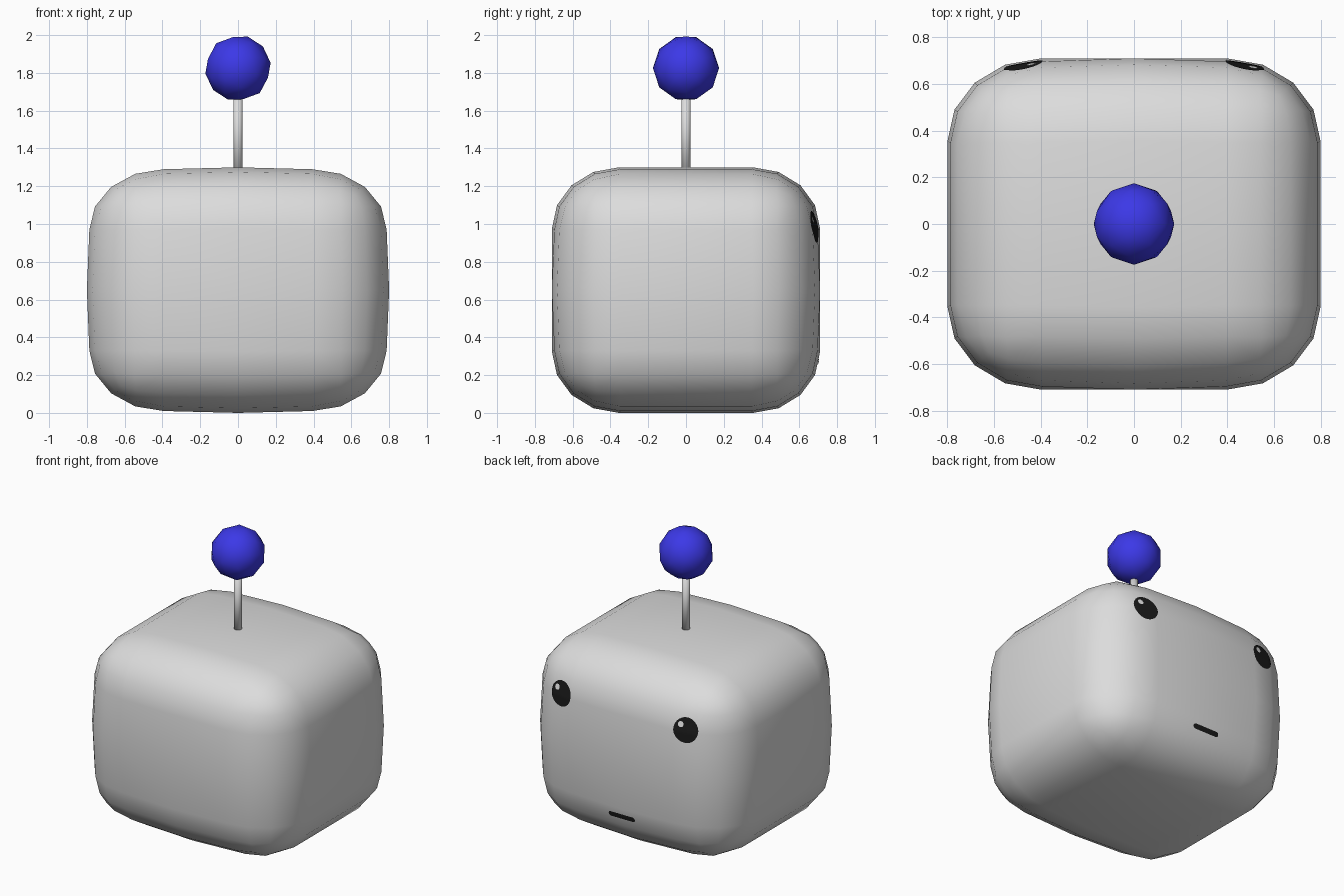
import bpy, bmesh, math
from mathutils import Vector, Matrix
from mathutils.bvhtree import BVHTree

if "Cube" in bpy.data.objects:
    bpy.data.objects.remove(bpy.data.objects["Cube"])


def material(name, rgb):
    m = bpy.data.materials.new(name)
    m.diffuse_color = (*rgb, 1)
    m.use_nodes = True
    m.node_tree.nodes["Principled BSDF"].inputs["Base Color"].default_value = m.diffuse_color
    return m


GREY = material("light_grey", (0.72, 0.72, 0.72))
BLUE = material("blue", (0.045, 0.04, 0.8))
BLACK = material("black", (0.01, 0.01, 0.01))
WHITE = material("white", (0.85, 0.85, 0.85))


def finish(bm, name, mat, smooth=True):
    me = bpy.data.meshes.new(name)
    bm.to_mesh(me)
    ob = bpy.data.objects.new(name, me)
    bpy.context.collection.objects.link(ob)
    me.materials.append(mat)
    for p in me.polygons:
        p.use_smooth = smooth
    return ob


# body: rounded box with slightly crowned middle loops
body = bmesh.new()
bmesh.ops.create_cube(body, size=2)
bmesh.ops.bevel(body, geom=body.edges[:], offset=0.5, segments=4,
                profile=0.5, affect='EDGES')
for n in ((1, 0, 0), (0, 0, 1)):
    bmesh.ops.bisect_plane(body, geom=body.verts[:] + body.edges[:] + body.faces[:],
                           plane_co=(0, 0, 0), plane_no=n, dist=1e-5)
for v in body.verts:
    mid_x, mid_z = abs(v.co.x) < 1e-4, abs(v.co.z) < 1e-4
    sx = 0.80 if mid_z else 0.787
    sy = 0.71 if mid_x or mid_z else 0.697
    sz = 0.65 if mid_x else 0.64
    v.co = Vector((v.co.x * sx, v.co.y * sy, v.co.z * sz + 0.65))
bmesh.ops.recalc_face_normals(body, faces=body.faces[:])
finish(body, "body", GREY)
surface = BVHTree.FromBMesh(body)

# antenna rod
bm = bmesh.new()
bmesh.ops.create_cone(bm, cap_ends=True, segments=10, radius1=0.025, radius2=0.025,
                      depth=0.45, matrix=Matrix.Translation((0, 0, 1.475)))
finish(bm, "antenna_rod", GREY)

# antenna ball, slightly turned
bm = bmesh.new()
bmesh.ops.create_icosphere(bm, subdivisions=2, radius=0.175,
                           matrix=Matrix.Translation((0, 0, 1.825)))
bmesh.ops.rotate(bm, verts=bm.verts[:], cent=(0, 0, 1.825),
                 matrix=Matrix.Rotation(0.3, 3, 'Y'))
finish(bm, "antenna_ball", BLUE)


def decal(name, mat, x, z, r, half=0.0, lift=0.005):
    """Thin disc or capsule laid on the +y face of the body."""
    bm = bmesh.new()
    n, rings = 32, 5

    def put(px, pz):
        hit = surface.ray_cast(Vector((px, 2, pz)), Vector((0, -1, 0)))[0]
        return bm.verts.new((px, hit.y + lift, pz))

    loops = []
    for k in range(1, rings + 1):
        f = k / rings
        loop = []
        for i in range(n):
            a = math.tau * (i + 0.5) / n
            side = math.copysign(half, math.cos(a))
            loop.append(put(x + f * (r * math.cos(a) + side), z + f * r * math.sin(a)))
        loops.append(loop)
    centre = put(x, z)
    for i in range(n):
        j = (i + 1) % n
        bm.faces.new((centre, loops[0][j], loops[0][i]))
        for a, b in zip(loops, loops[1:]):
            bm.faces.new((a[i], a[j], b[j], b[i]))
    bmesh.ops.recalc_face_normals(bm, faces=bm.faces[:])
    if sum(f.normal.y for f in bm.faces) < 0:
        bmesh.ops.reverse_faces(bm, faces=bm.faces[:])
    finish(bm, name, mat)


# eyes with highlights, and mouth
for label, s in (("left", 1), ("right", -1)):
    decal(label + "_eye", BLACK, s * 0.475, 0.985, 0.083)
    decal(label + "_eye_highlight", WHITE, s * 0.475 + 0.035, 1.02, 0.019, lift=0.009)
decal("mouth", BLACK, 0, 0.27, 0.017, half=0.083)
